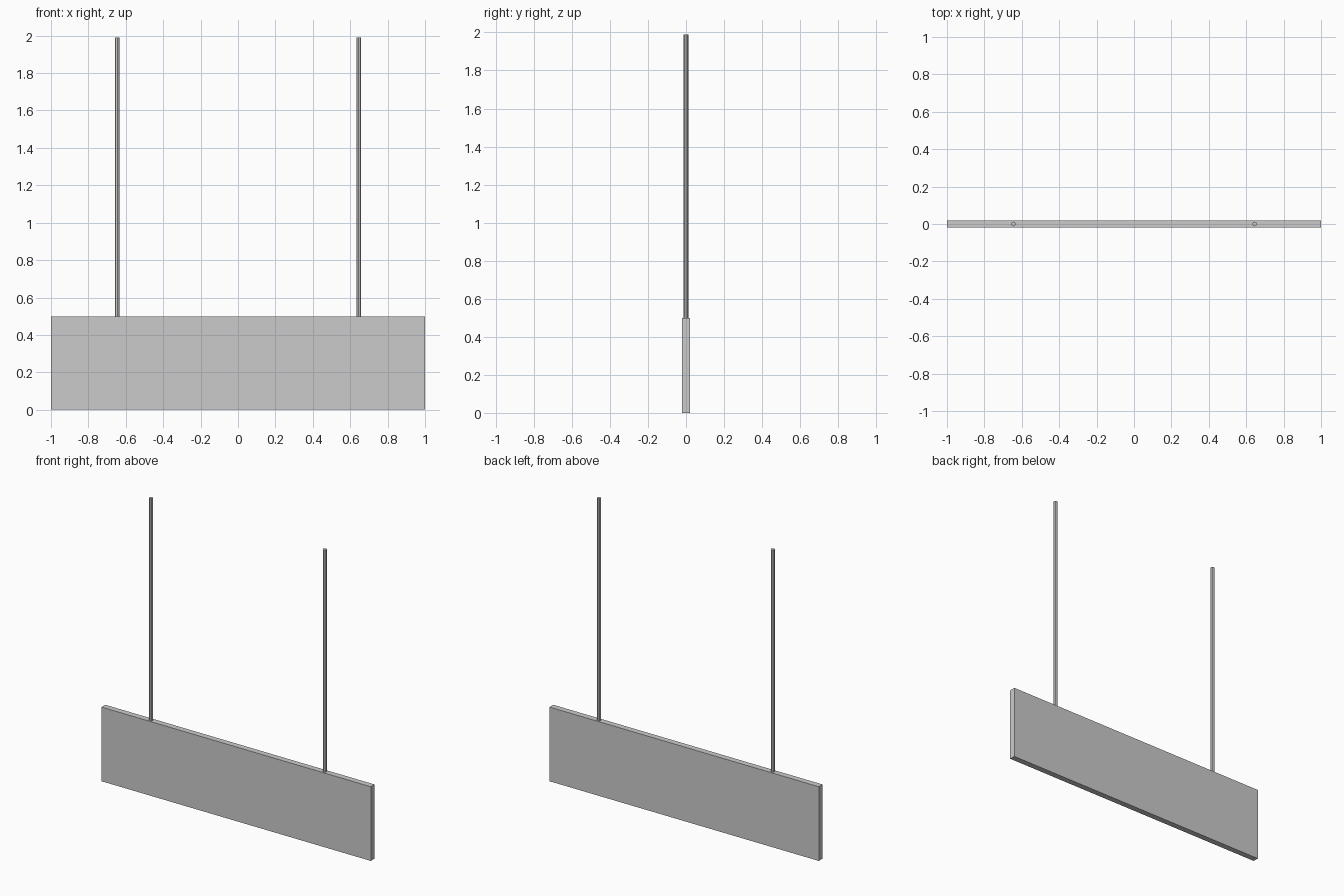
import bpy

if "Cube" in bpy.data.objects:
    bpy.data.objects.remove(bpy.data.objects["Cube"])

# Flat sign panel
bpy.ops.mesh.primitive_cube_add(size=1, location=(0, 0, 0.249))
panel = bpy.context.object
panel.name = "sign_panel"
panel.scale = (2, 0.04, 0.498)
bpy.ops.object.transform_apply(location=False, rotation=False, scale=True)

# Two hanging rods rising from the panel's top edge
Z0, Z1 = 0.495, 1.99
for side, x in (("left", -0.645), ("right", 0.645)):
    bpy.ops.mesh.primitive_cylinder_add(vertices=8, radius=0.0125, depth=Z1 - Z0,
                                        location=(x, 0, (Z0 + Z1) / 2))
    bpy.context.object.name = f"hanging_rod_{side}"
